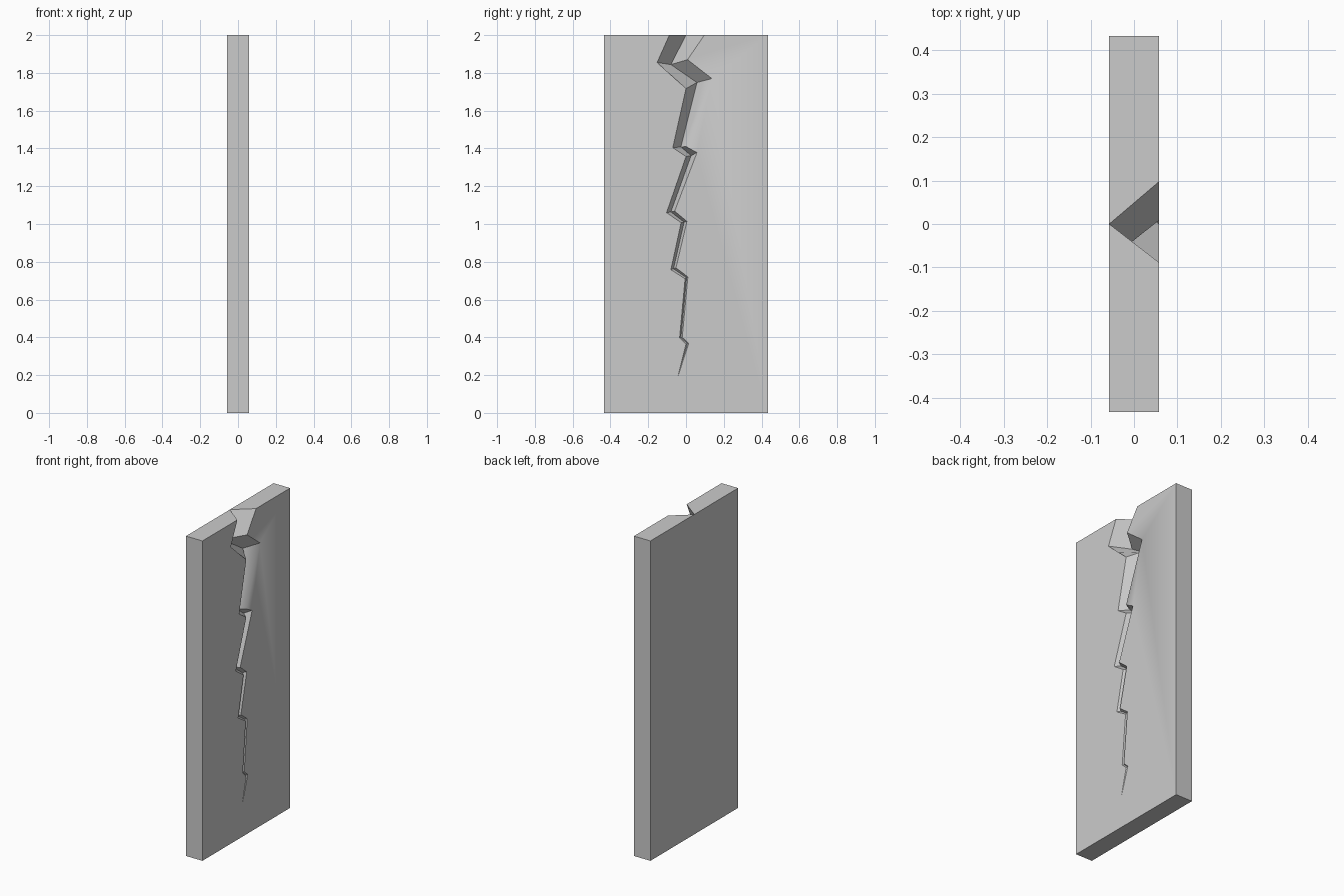
import bpy, bmesh

if "Cube" in bpy.data.objects:
    bpy.data.objects.remove(bpy.data.objects["Cube"])

X, Y, H = 0.057, 0.433, 2.0

# Crack outline on the face (y, z), top to bottom, and its valley (y, z, depth)
left = [(-.088, 2), (-.153, 1.855), (0, 1.717), (-.07, 1.404), (0, 1.357), (-.103, 1.06),
        (-.026, 1.007), (-.08, .758), (-.005, .71), (-.034, .397), (0, .364)]
right = [(.097, 2), (.008, 1.87), (.137, 1.77), (0, 1.41), (.058, 1.378), (-.06, 1.068),
         (.005, 1.014), (-.053, .768), (.01, .72), (-.02, .4), (.015, .368)]
valley = [(0, 2, .114), (-.08, 1.844, .111), (.058, 1.749, .065), (-.027, 1.408, .05),
          (.027, 1.362, .038), (-.08, 1.064, .03), (-.01, 1.01, .022), (-.066, .763, .017),
          (.003, .715, .013), (-.027, .398, .009), (.008, .366, .006)]

bm = bmesh.new()
v = lambda x, y, z: bm.verts.new((x, y, z))
L = [v(X, *p) for p in left]
R = [v(X, *p) for p in right]
V = [v(X - d, y, z) for y, z, d in valley]
chip = v(X, -.122, 1.797)
tip = v(X, -.042, .196)

# Slab corners: front face (+x) and back face (-x)
f_bl, f_br, f_tr, f_tl = [v(X, y, z) for y, z in ((-Y, 0), (Y, 0), (Y, H), (-Y, H))]
b_bl, b_br, b_tr, b_tl = [v(-X, y, z) for y, z in ((-Y, 0), (Y, 0), (Y, H), (-Y, H))]

# Slab faces, with the cracked front as one outline
bm.faces.new([f_bl, f_br, f_tr] + R + [tip] + L[::-1] + [f_tl])
bm.faces.new([b_bl, b_tl, V[0], b_tr, b_br])
bm.faces.new([f_tl, L[0], V[0], b_tl])
bm.faces.new([f_tr, b_tr, V[0], R[0]])
bm.faces.new([f_bl, f_tl, b_tl, b_bl])
bm.faces.new([f_br, b_br, b_tr, f_tr])
bm.faces.new([f_bl, b_bl, b_br, f_br])

# Crack walls
for i in range(len(V) - 1):
    extra = [chip] if i == 1 else []
    bm.faces.new([L[i]] + extra + [L[i + 1], V[i + 1], V[i]])
    bm.faces.new([R[i], V[i], V[i + 1], R[i + 1]])
bm.faces.new([L[-1], tip, V[-1]])
bm.faces.new([R[-1], V[-1], tip])
# Small chip beside the left edge
bm.faces.new([L[1], L[2], chip])

bmesh.ops.recalc_face_normals(bm, faces=bm.faces)

# Every edge is sharp except one soft lip of the crack
for f in bm.faces:
    f.smooth = True
for e in bm.edges:
    e.smooth = False
bm.edges.get((R[2], R[3])).smooth = True

mesh = bpy.data.meshes.new("cracked_slab")
bm.to_mesh(mesh)
bm.free()
slab = bpy.data.objects.new("cracked_slab", mesh)
bpy.context.collection.objects.link(slab)
